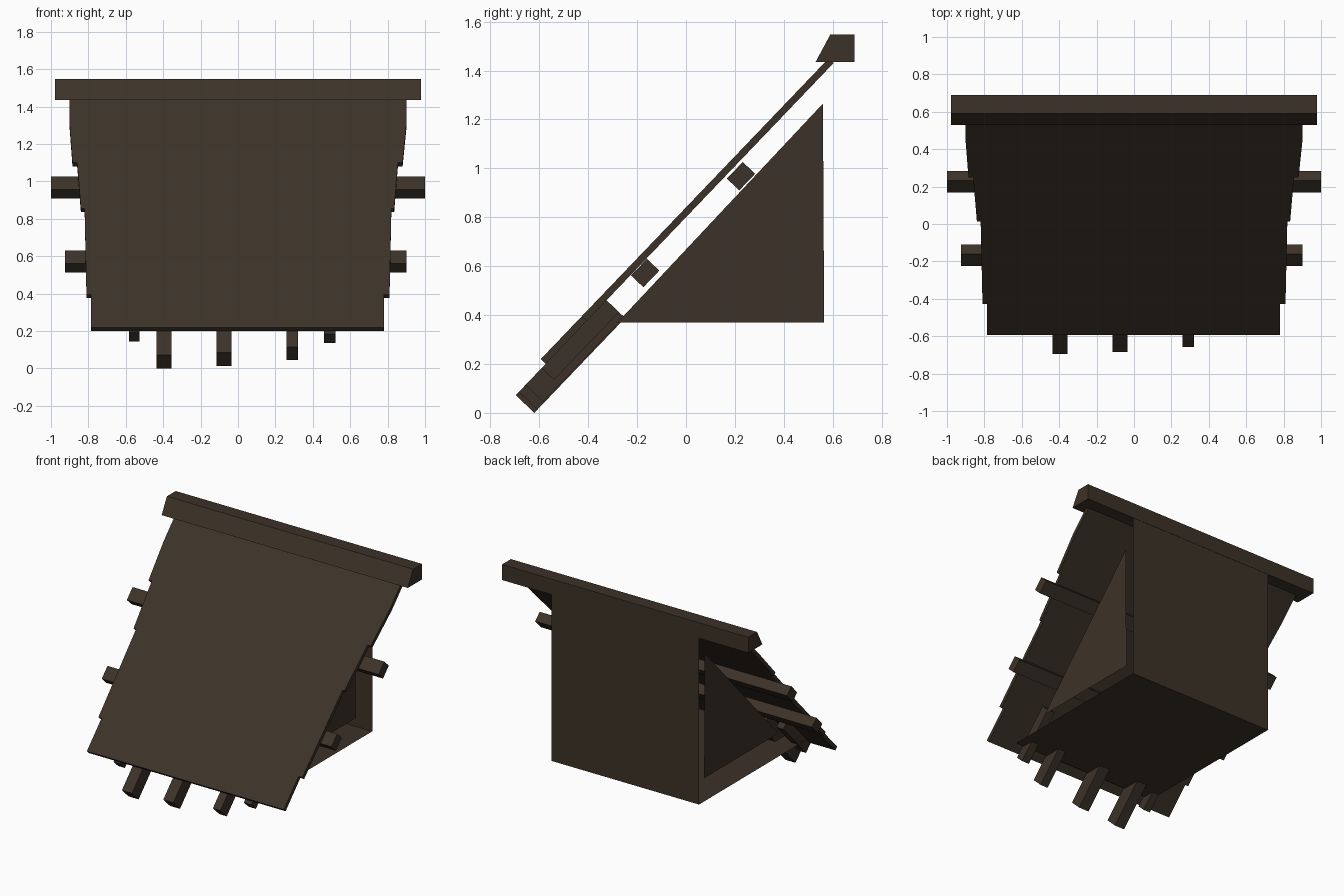
import bpy, math
from mathutils import Vector

if "Cube" in bpy.data.objects:
    bpy.data.objects.remove(bpy.data.objects["Cube"])

mat = bpy.data.materials.new("dark_brown_wood")
mat.diffuse_color = (0.046, 0.032, 0.021, 1)
mat.use_nodes = True
mat.node_tree.nodes["Principled BSDF"].inputs["Base Color"].default_value = mat.diffuse_color

# Roof frame: origin at lower front edge, D runs up the slope, M points to the underside
THETA = math.atan2(1.216, 1.164)
D = Vector((0, math.cos(THETA), math.sin(THETA)))
M = Vector((0, math.sin(THETA), -math.cos(THETA)))
ORIGIN = Vector((0, -0.594, 0.22))
THICK = 0.028


def make(name, verts, faces):
    me = bpy.data.meshes.new(name)
    me.from_pydata([tuple(v) for v in verts], [], faces)
    me.update()
    me.materials.append(mat)
    ob = bpy.data.objects.new(name, me)
    bpy.context.collection.objects.link(ob)
    return ob


def prism(name, pts, offset):
    """Extrude a closed outline by an offset vector."""
    offset = Vector(offset)
    n = len(pts)
    # keep the winding outward for either extrusion direction
    nrm = Vector((0, 0, 0))
    for i in range(n):
        nrm += Vector(pts[i]).cross(Vector(pts[(i + 1) % n]))
    if nrm.dot(offset) > 0:
        pts = pts[::-1]
    verts = [Vector(p) for p in pts] + [Vector(p) + offset for p in pts]
    faces = [tuple(range(n)), tuple(range(2 * n - 1, n - 1, -1))]
    faces += [(i, i + n, (i + 1) % n + n, (i + 1) % n) for i in range(n)]
    return make(name, verts, faces)


def on_slope(x, z):
    return ORIGIN + Vector((x, 0, 0)) + D * ((z - ORIGIN.z) / D.z)


# Sloping roof sheet with stepped side edges
left = [(-0.90, 1.45), (-0.90, 1.30), (-0.885, 1.10), (-0.86, 1.10), (-0.84, 0.855),
        (-0.82, 0.855), (-0.81, 0.395), (-0.785, 0.395), (-0.785, 0.22)]
right = [(0.78, 0.22), (0.78, 0.395), (0.81, 0.395), (0.82, 0.855), (0.835, 0.855),
         (0.855, 1.10), (0.88, 1.10), (0.90, 1.30), (0.90, 1.45)]
prism("roof_sheet", [on_slope(x, z) for x, z in left + right], M * THICK)

# Ridge beam along the top
prism("ridge_beam", [(-0.978, y, z) for y, z in
                     [(0.53, 1.435), (0.59, 1.547), (0.69, 1.547), (0.69, 1.435)]],
      (1.956, 0, 0))

# Two cross battens under the sheet
for i, (x0, x1, y, z) in enumerate([(-1.0, 1.0, 0.225, 0.968), (-0.925, 0.90, -0.167, 0.572)]):
    c = Vector((x0, y, z))
    a, b = D * 0.047, M * 0.035
    prism(f"cross_batten_{i + 1}", [c - a - b, c + a - b, c + a + b, c - a + b],
          (x1 - x0, 0, 0))

# Short rafter tails: centre x, width, depth, lowest z
for i, (x, w, t, zlow) in enumerate([(-0.555, 0.055, 0.07, 0.145), (-0.395, 0.08, 0.105, 0.0),
                                     (-0.075, 0.08, 0.105, 0.013), (0.29, 0.06, 0.10, 0.045),
                                     (0.49, 0.06, 0.07, 0.135)]):
    p = ORIGIN + M * THICK + Vector((x - w / 2, 0, 0))
    u0 = (zlow - p.z - M.z * t) / D.z
    u1 = 0.36
    prism(f"rafter_tail_{i + 1}",
          [p + D * u0, p + D * u1, p + D * u1 + M * t, p + D * u0 + M * t], (w, 0, 0))

# Open box behind the roof: thin back and floor
W = 0.585
make("back_panel", [(-W, 0.688, 0.24), (W, 0.688, 0.24), (W, 0.688, 1.44), (-W, 0.688, 1.44)],
     [(3, 2, 1, 0)])
make("floor_panel", [(-W, -0.52, 0.24), (W, -0.52, 0.24), (W, 0.688, 0.24), (-W, 0.688, 0.24)],
     [(3, 2, 1, 0)])

# Triangular side panels set into the open sides
for name, s in (("left_gusset", -1), ("right_gusset", 1)):
    x = 0.54 * s
    make(name, [(x, -0.28, 0.37), (x, 0.565, 0.37), (x, 0.56, 1.265)],
         [(0, 1, 2) if s > 0 else (2, 1, 0)])
